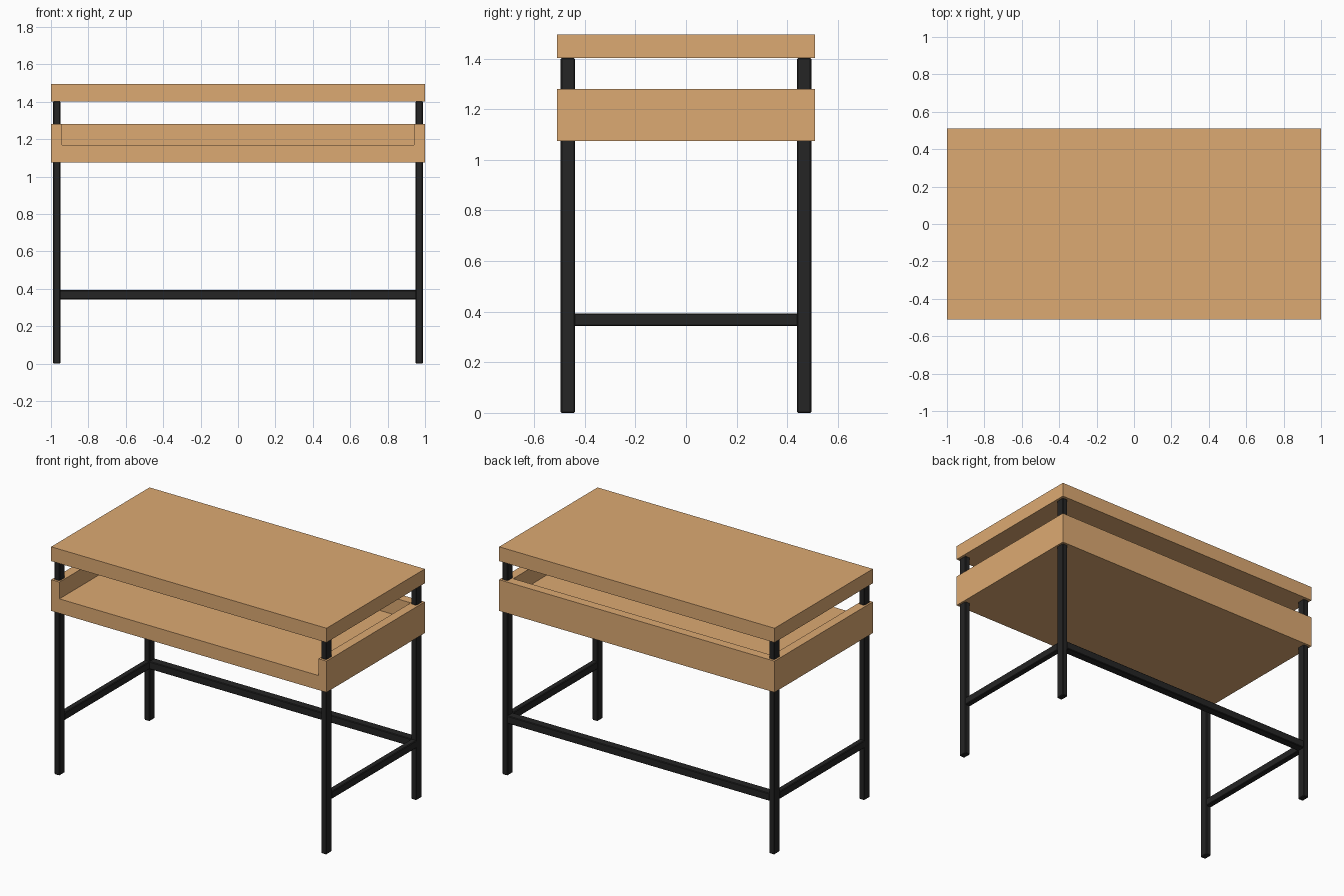
import bpy
import bmesh

if "Cube" in bpy.data.objects:
    bpy.data.objects.remove(bpy.data.objects["Cube"])


def material(name, color):
    m = bpy.data.materials.new(name)
    m.diffuse_color = color
    m.use_nodes = True
    m.node_tree.nodes["Principled BSDF"].inputs["Base Color"].default_value = m.diffuse_color
    return m


wood = material("wood", (0.72, 0.40, 0.17, 1))
steel = material("black_steel", (0.018, 0.018, 0.018, 1))


def box(name, x, y, z, mat, bevel=0.0):
    """Box from (min, max) ranges on each axis."""
    bm = bmesh.new()
    bmesh.ops.create_cube(bm, size=1)
    for v in bm.verts:
        v.co = [r[0] if c < 0 else r[1] for c, r in zip(v.co, (x, y, z))]
    me = bpy.data.meshes.new(name)
    bm.to_mesh(me)
    bm.free()
    me.materials.append(mat)
    ob = bpy.data.objects.new(name, me)
    bpy.context.collection.objects.link(ob)
    if bevel:
        mod = ob.modifiers.new("edge", 'BEVEL')
        mod.width = bevel
        mod.segments = 1
    return ob


# Table top
box("table_top", (-1, 1), (-0.51, 0.51), (1.402, 1.496), wood)

# Open-fronted tray: one profile across the front, raised side and back walls
Z0, FLOOR, Z1 = 1.075, 1.17, 1.28
WALL_X, WALL_Y = 0.94, 0.45
bm = bmesh.new()
profile = [(-1, Z0), (1, Z0), (1, Z1), (WALL_X, Z1), (WALL_X, FLOOR),
           (-WALL_X, FLOOR), (-WALL_X, Z1), (-1, Z1)]
face = bm.faces.new([bm.verts.new((x, -0.51, z)) for x, z in profile])
ext = bmesh.ops.extrude_face_region(bm, geom=[face])
verts = [g for g in ext["geom"] if isinstance(g, bmesh.types.BMVert)]
bmesh.ops.translate(bm, verts=verts, vec=(0, 1.02, 0))
bmesh.ops.recalc_face_normals(bm, faces=bm.faces)
me = bpy.data.meshes.new("tray")
bm.to_mesh(me)
bm.free()
me.materials.append(wood)
bpy.context.collection.objects.link(bpy.data.objects.new("tray", me))
box("tray_back", (-WALL_X, WALL_X), (WALL_Y, 0.51), (FLOOR, Z1), wood)

# Legs and side rails, mirrored left and right
LX, LY = (0.95, 0.988), (0.439, 0.495)


def side(r, s):
    return tuple(sorted((r[0] * s, r[1] * s)))


for sx, xn in ((-1, "left"), (1, "right")):
    for sy, yn in ((-1, "front"), (1, "back")):
        box(f"{yn}_{xn}_leg", side(LX, sx), side(LY, sy), (0, 1.402), steel, 0.004)
    box(f"{xn}_rail", side(LX, sx), (-0.442, 0.442), (0.343, 0.393), steel, 0.004)

# Back rail
box("back_rail", (-0.954, 0.954), LY, (0.343, 0.393), steel, 0.004)
